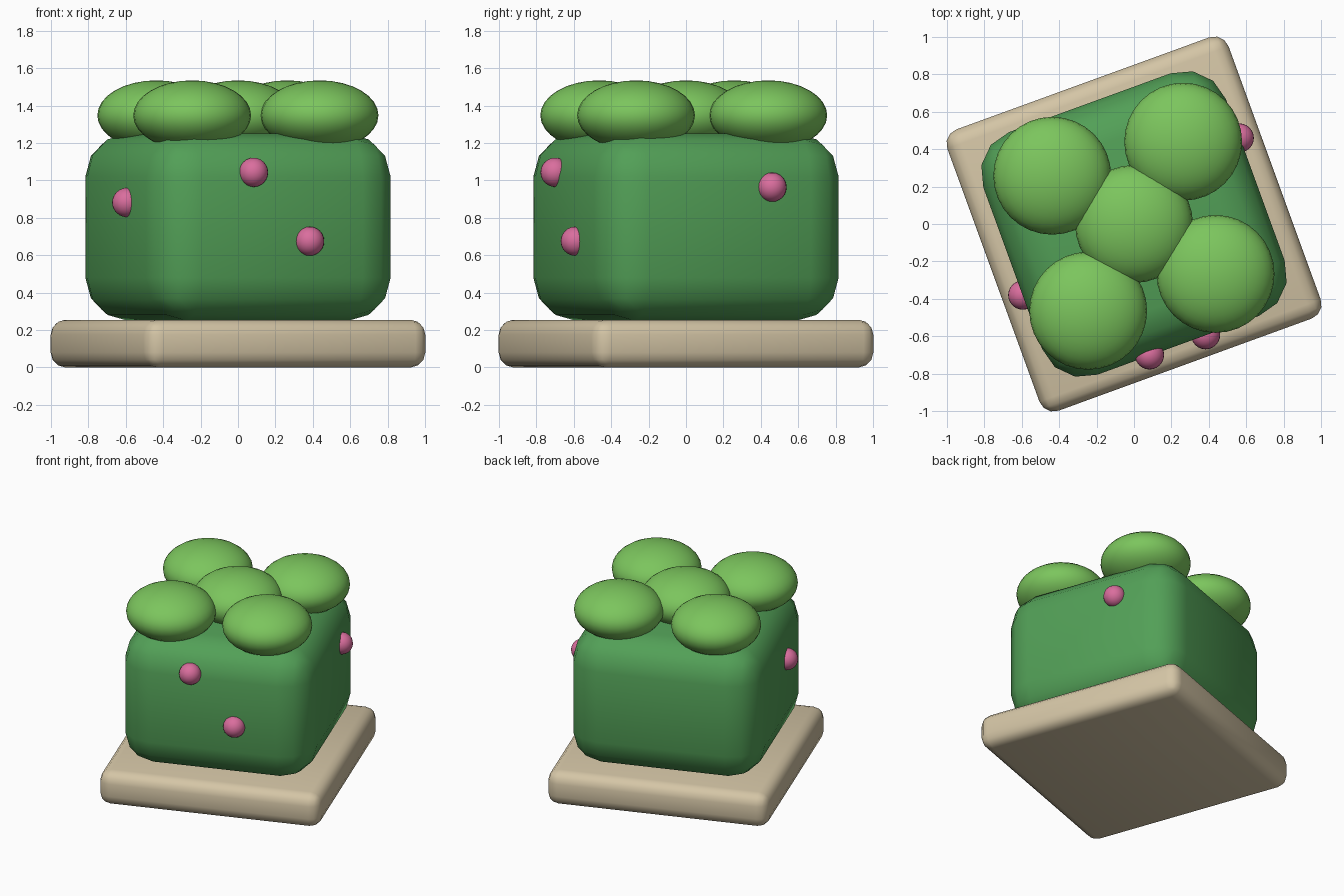
import bpy, math

if "Cube" in bpy.data.objects:
    bpy.data.objects.remove(bpy.data.objects["Cube"])

TURN = math.radians(20)


def material(name, rgb):
    m = bpy.data.materials.new(name)
    m.diffuse_color = (*rgb, 1)
    m.use_nodes = True
    m.node_tree.nodes["Principled BSDF"].inputs["Base Color"].default_value = m.diffuse_color
    return m


stone = material("sandy_stone", (0.66, 0.56, 0.38))
hedge_green = material("hedge_green", (0.085, 0.35, 0.095))
leaf_green = material("leaf_green", (0.20, 0.56, 0.11))
pink = material("blossom_pink", (0.70, 0.155, 0.34))


def finish(obj, name, mat):
    obj.name = name
    obj.data.materials.append(mat)
    bpy.ops.object.shade_smooth()


def rounded_block(name, half, z0, z1, radius, mat):
    bpy.ops.mesh.primitive_cube_add(size=2, location=(0, 0, (z0 + z1) / 2),
                                    rotation=(0, 0, TURN))
    obj = bpy.context.object
    obj.scale = (half, half, (z1 - z0) / 2)
    bpy.ops.object.transform_apply(location=False, rotation=False, scale=True)
    bev = obj.modifiers.new("rounding", 'BEVEL')
    bev.width = radius
    bev.segments = 3
    bev.limit_method = 'NONE'
    bev.harden_normals = False
    finish(obj, name, mat)


def ball(name, loc, size, mat, segments=32, rings=16):
    bpy.ops.mesh.primitive_uv_sphere_add(segments=segments, ring_count=rings,
                                         radius=1, location=loc)
    obj = bpy.context.object
    obj.scale = size
    finish(obj, name, mat)


# Stone base and clipped hedge body
rounded_block("base_slab", 0.80, 0.0, 0.255, 0.08, stone)
rounded_block("hedge_body", 0.69, 0.25, 1.25, 0.23, hedge_green)

# Flattened leaf mounds on top
mounds = [(0, 0), (-0.437, 0.258), (0.263, 0.44), (-0.245, -0.464), (0.436, -0.267)]
for i, (x, y) in enumerate(mounds):
    ball(f"leaf_mound_{i + 1}", (x, y, 1.348), (0.315, 0.315, 0.187), leaf_green)

# Round blossoms half sunk into the sides
blossoms = [(0.083, -0.70, 1.043), (0.383, -0.592, 0.675),
            (-0.595, -0.38, 0.882), (0.563, 0.46, 0.964)]
for i, loc in enumerate(blossoms):
    ball(f"blossom_{i + 1}", loc, (0.078,) * 3, pink, 24, 12)
